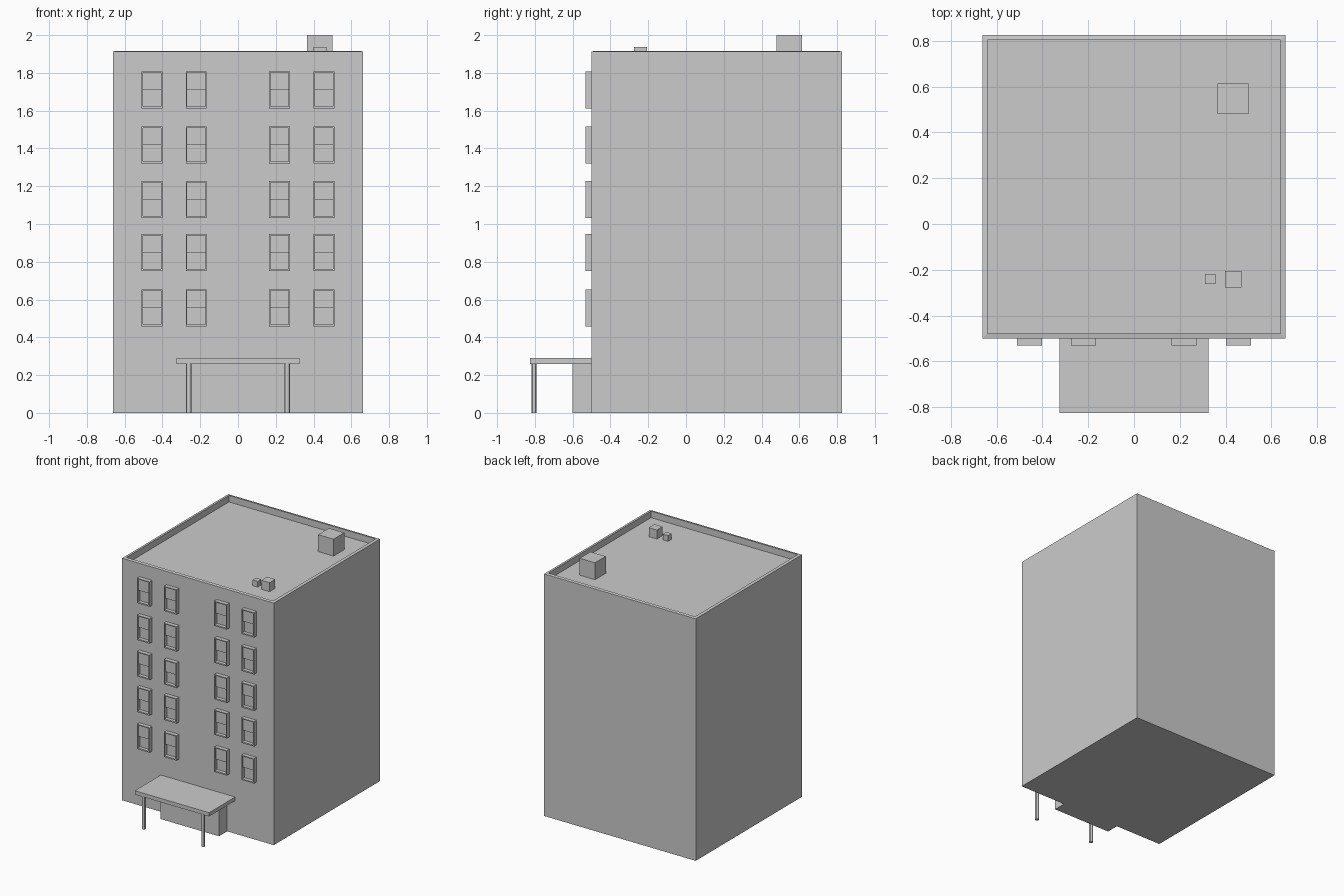
import bpy, bmesh

if "Cube" in bpy.data.objects:
    bpy.data.objects.remove(bpy.data.objects["Cube"])


def box(bm, x0, x1, y0, y1, z0, z1):
    """Add an axis-aligned box to a bmesh and return its vertices."""
    vs = bmesh.ops.create_cube(bm, size=1)["verts"]
    for v in vs:
        v.co = (x0 + (v.co.x + 0.5) * (x1 - x0),
                y0 + (v.co.y + 0.5) * (y1 - y0),
                z0 + (v.co.z + 0.5) * (z1 - z0))
    return vs


def finish(name, bm):
    mesh = bpy.data.meshes.new(name)
    bm.to_mesh(mesh)
    bm.free()
    obj = bpy.data.objects.new(name, mesh)
    bpy.context.collection.objects.link(obj)
    return obj


def box_object(name, *dims):
    bm = bmesh.new()
    box(bm, *dims)
    return finish(name, bm)


ROOF = 1.866

# Tower: a box whose top is inset and pushed down to leave a parapet
bm = bmesh.new()
box(bm, -0.663, 0.663, -0.5, 0.825, 0, 1.913)
bm.normal_update()
top = max(bm.faces, key=lambda f: f.calc_center_median().z)
bmesh.ops.inset_region(bm, faces=[top], thickness=0.031)
for v in top.verts:
    v.co.z += 0.004
floor = bmesh.ops.extrude_face_region(bm, geom=[top])["geom"]
for v in [g for g in floor if isinstance(g, bmesh.types.BMVert)]:
    v.co.z = ROOF
if top.is_valid:
    bmesh.ops.delete(bm, geom=[top], context="FACES_ONLY")
bmesh.ops.recalc_face_normals(bm, faces=bm.faces)
finish("building_body", bm)

# Rooftop units
for name, x, y, s in (("stair_housing", 0.4325, 0.547, 0.134),
                      ("large_vent", 0.434, -0.241, 0.071),
                      ("small_vent", 0.333, -0.24, 0.045)):
    h = s / 2
    box_object(name, x - h, x + h, y - h, y + h, ROOF, ROOF + s)

# Sash window: thin frame, forward upper pane, deep lower pane
bm = bmesh.new()
W, H, T = 0.055, 0.098, 0.007
box(bm, -W, -W + T, -0.532, -0.5, -H, H)
box(bm, W - T, W, -0.532, -0.5, -H, H)
box(bm, -W + T, W - T, -0.532, -0.5, H - T, H)
box(bm, -W + T, W - T, -0.532, -0.5, -H, -H + 0.01)
box(bm, -W + T, W - T, -0.522, -0.5, 0, H - T)
box(bm, -W + T, W - T, -0.504, -0.5, -H + 0.01, 0)
first = finish("window", bm)
mesh = first.data
bpy.data.objects.remove(first)
for z in (0.556, 0.849, 1.13, 1.418, 1.71):
    for x in (-0.456, -0.221, 0.219, 0.456):
        win = bpy.data.objects.new("window", mesh)
        win.location = (x, 0, z)
        bpy.context.collection.objects.link(win)

# Entrance block, canopy and its two posts
box_object("entrance", -0.255, 0.255, -0.602, -0.5, 0, 0.26)
box_object("canopy", -0.325, 0.325, -0.825, -0.5, 0.26, 0.29)
for x in (-0.26, 0.26):
    bpy.ops.mesh.primitive_cylinder_add(vertices=12, radius=0.014, depth=0.26,
                                        location=(x, -0.805, 0.13))
    bpy.context.object.name = "canopy_post"
    bpy.ops.object.shade_smooth_by_angle()
